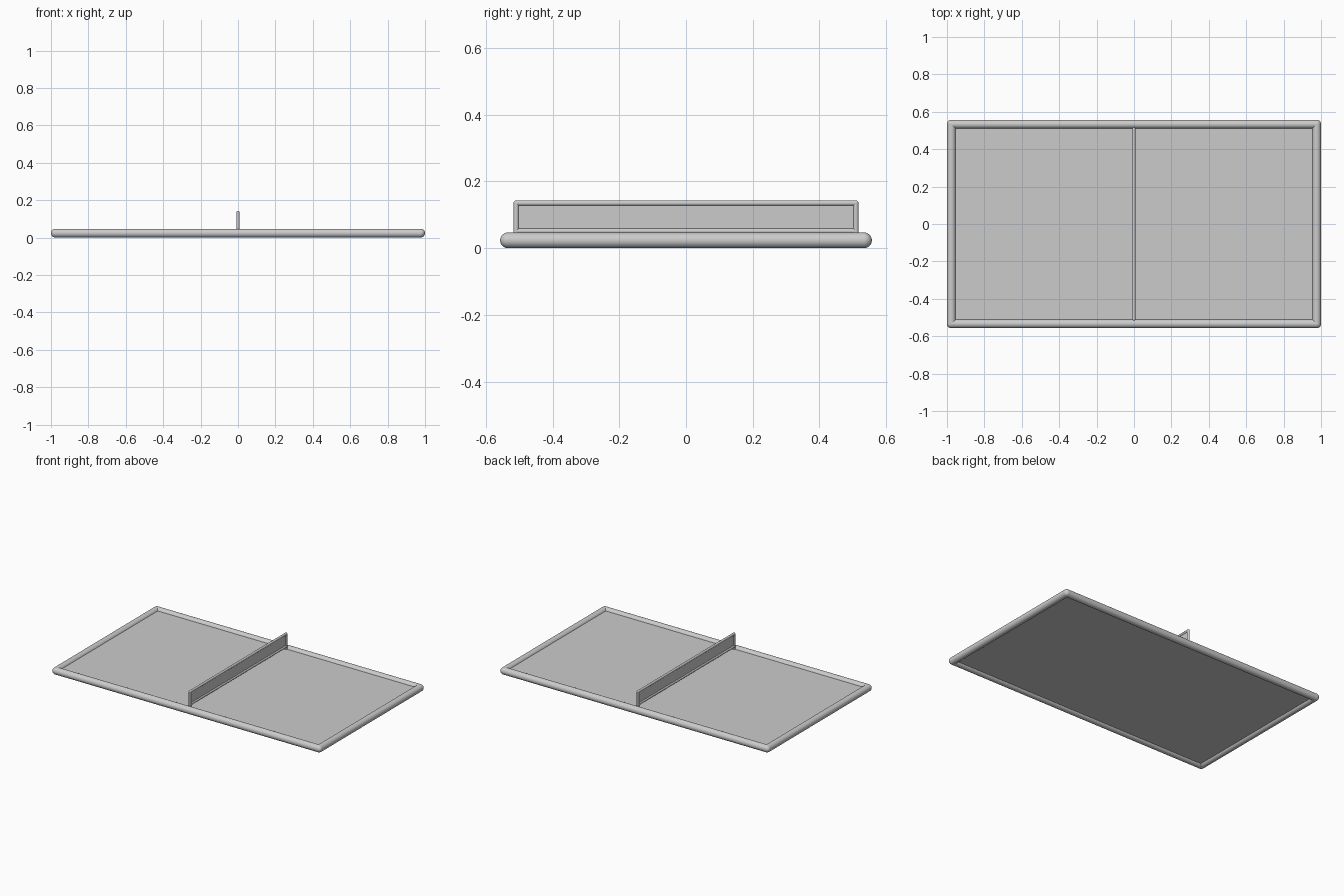
import bpy, bmesh
from mathutils import Vector, Matrix

cube = bpy.data.objects.get("Cube")
if cube:
    bpy.data.objects.remove(cube, do_unlink=True)

grey = bpy.data.materials.new("light grey")
grey.use_nodes = True
colour = (0.6, 0.6, 0.6, 1)
grey.diffuse_color = colour
grey.node_tree.nodes["Principled BSDF"].inputs["Base Color"].default_value = colour


def finish(name, bm, smooth=False):
    mesh = bpy.data.meshes.new(name)
    bm.to_mesh(mesh)
    bm.free()
    mesh.materials.append(grey)
    obj = bpy.data.objects.new(name, mesh)
    bpy.context.collection.objects.link(obj)
    if smooth:
        bpy.ops.object.select_all(action="DESELECT")
        obj.select_set(True)
        bpy.context.view_layer.objects.active = obj
        bpy.ops.object.shade_smooth_by_angle()
    return obj


def box(name, centre, size):
    bm = bmesh.new()
    bmesh.ops.create_cube(bm, size=1, matrix=Matrix.Translation(centre) @ Matrix.Diagonal((*size, 1)))
    return finish(name, bm)


def tube_frame(name, corners, radius):
    """Closed loop of round bars with ball corners."""
    bm = bmesh.new()
    points = [Vector(c) for c in corners]
    for a, b in zip(points, points[1:] + points[:1]):
        span = b - a
        turn = span.to_track_quat("Z", "Y").to_matrix().to_4x4()
        bmesh.ops.create_cone(bm, cap_ends=False, segments=32, radius1=radius, radius2=radius,
                              depth=span.length, matrix=Matrix.Translation((a + b) / 2) @ turn)
        bmesh.ops.create_uvsphere(bm, u_segments=32, v_segments=16, radius=radius,
                                  matrix=Matrix.Translation(a) @ turn)
    return finish(name, bm, smooth=True)


# Table top with its round rim
rim = 0.0235
half_x, half_y = 1 - rim, 0.557 - rim
tube_frame("table_rim", [(-half_x, -half_y, rim), (half_x, -half_y, rim),
                         (half_x, half_y, rim), (-half_x, half_y, rim)], rim)
box("table_top", (0, 0, rim), (2 * half_x, 2 * half_y, 0.016))

# Net with its slim round frame
bar = 0.008
net_y, low, high = 0.509, 0.051, 0.135
tube_frame("net_frame", [(0, -net_y, low), (0, net_y, low),
                         (0, net_y, high), (0, -net_y, high)], bar)
box("net_panel", (0, 0, (low + high) / 2), (0.004, 2 * net_y, high - low))

# Short feet joining the net frame to the table
for side, label in ((-1, "front"), (1, "back")):
    bm = bmesh.new()
    bmesh.ops.create_cone(bm, cap_ends=True, segments=32, radius1=bar, radius2=bar, depth=low - rim,
                          matrix=Matrix.Translation((0, side * net_y, (low + rim) / 2)))
    finish("net_foot_" + label, bm, smooth=True)
